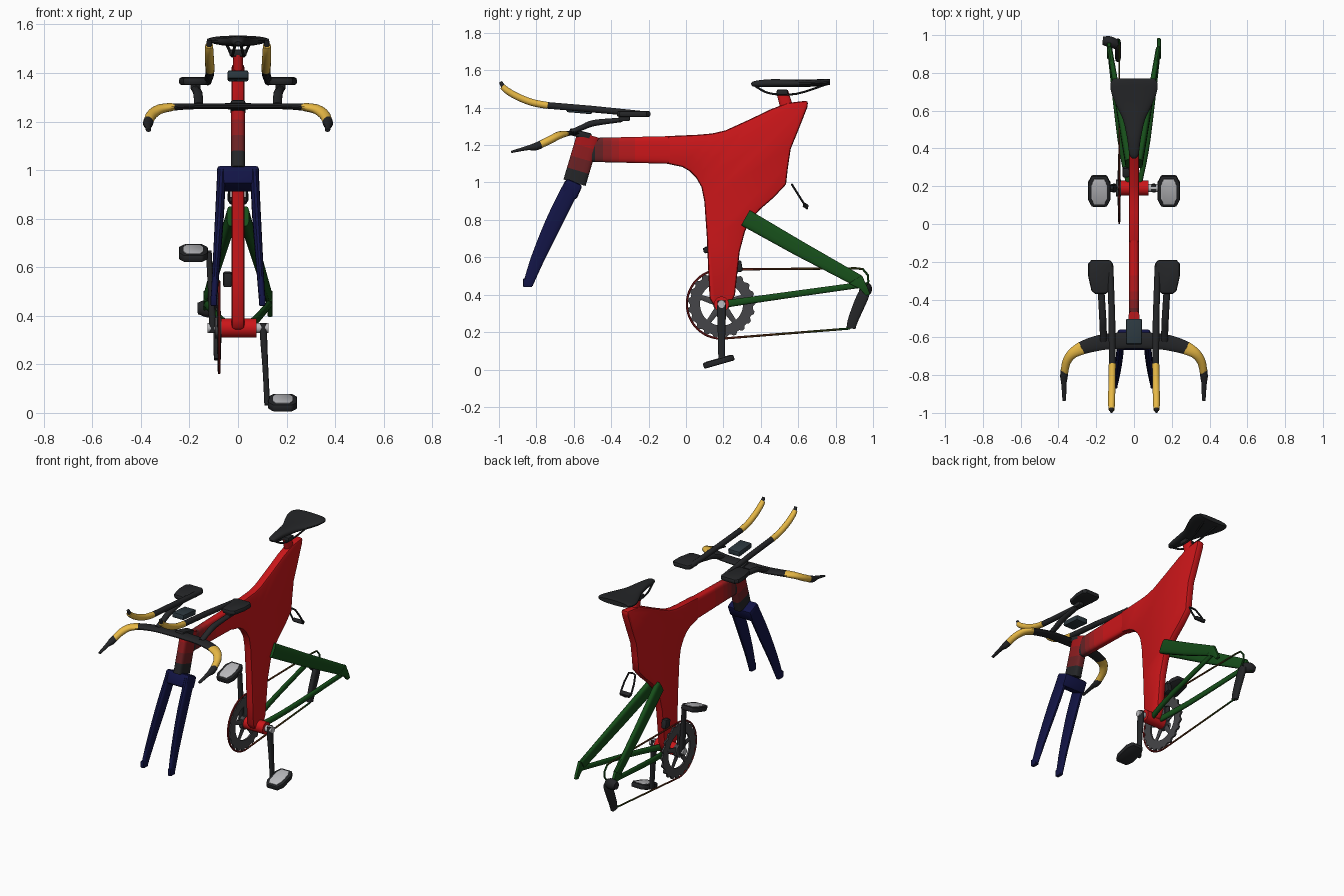
import bpy, bmesh, math
from mathutils import Vector, Matrix

if "Cube" in bpy.data.objects:
    bpy.data.objects.remove(bpy.data.objects["Cube"])


def mat(name, r, g, b):
    m = bpy.data.materials.new(name)
    m.diffuse_color = (r, g, b, 1)
    m.use_nodes = True
    m.node_tree.nodes["Principled BSDF"].inputs["Base Color"].default_value = m.diffuse_color
    return m


def shades(name, c0, c1, n):
    return [mat(name + str(i), *[p + (q - p) * i / (n - 1) for p, q in zip(c0, c1)]) for i in range(n)]


RED_C, GREEN_C, BLACK_C = (.6, .008, .01), (.008, .075, .01), (.018, .019, .021)
RED, GREEN, BLACK = mat("red", *RED_C), mat("green", *GREEN_C), mat("black", *BLACK_C)
NAVY = mat("navy", .006, .007, .06)
YELLOW = mat("yellow", .8, .48, .06)
GREY = mat("dark_grey", .06, .06, .065)
SILVER = mat("silver", .5, .5, .52)
SLATE = mat("slate", .025, .04, .05)


def finish(name, bm, mats, mirror=False):
    bmesh.ops.recalc_face_normals(bm, faces=bm.faces)
    me = bpy.data.meshes.new(name)
    bm.to_mesh(me)
    bm.free()
    ob = bpy.data.objects.new(name, me)
    bpy.context.collection.objects.link(ob)
    for m in (mats if isinstance(mats, list) else [mats]):
        me.materials.append(m)
    if mirror:
        ob.modifiers.new("mirror", "MIRROR")
    bpy.ops.object.select_all(action="DESELECT")
    ob.select_set(True)
    bpy.context.view_layer.objects.active = ob
    bpy.ops.object.shade_smooth_by_angle(angle=math.radians(35))
    return ob


def smooth(pts, k=4):
    """Catmull-Rom through tuples of any length."""
    p = [pts[0]] + list(pts) + [pts[-1]]
    out = []
    for i in range(1, len(p) - 2):
        for j in range(k):
            t = j / k
            out.append(tuple(.5 * (2 * b + (c - a) * t + (2 * a - 5 * b + 4 * c - d) * t * t
                                   + (3 * b - a - 3 * c + d) * t ** 3)
                             for a, b, c, d in zip(*p[i - 1:i + 3])))
    return out + [tuple(pts[-1])]


def sweep(name, path, mats, ref=(1, 0, 0), n=16, p=1.0, mirror=False):
    """Path of (x, y, z, half size along ref, half size across)."""
    bm = bmesh.new()
    pos = [Vector(q[:3]) for q in path]
    rings = []
    for i, q in enumerate(path):
        t = (pos[min(i + 1, len(pos) - 1)] - pos[max(i - 1, 0)]).normalized()
        u = Vector(ref)
        u = (u - t * u.dot(t)).normalized()
        v = t.cross(u)
        ring = []
        for j in range(n):
            a = 2 * math.pi * (j + .5) / n
            c, s = math.cos(a), math.sin(a)
            ring.append(bm.verts.new(pos[i] + u * q[3] * math.copysign(abs(c) ** p, c)
                                     + v * q[4] * math.copysign(abs(s) ** p, s)))
        rings.append(ring)
    count, last = len(mats) if isinstance(mats, list) else 1, len(rings) - 1
    for i in range(last):
        for j in range(n):
            k = (j + 1) % n
            f = bm.faces.new((rings[i][j], rings[i][k], rings[i + 1][k], rings[i + 1][j]))
            f.material_index = i * count // last
    bm.faces.new(rings[0])
    bm.faces.new(rings[-1]).material_index = count - 1
    return finish(name, bm, mats, mirror)


def bevel(bm, w, seg=2):
    if w:
        es = [e for e in bm.edges if e.calc_face_angle(0) > .9]
        bmesh.ops.bevel(bm, geom=es, offset=w, segments=seg, affect="EDGES", profile=.5, clamp_overlap=True)


def prism(name, outline, lo, hi, m, axis="x", w=.008, mirror=False, mtx=None):
    """Outline is (y, z) along x, or (x, y) along z."""
    bm = bmesh.new()
    f = bm.faces.new([bm.verts.new((lo, a, b) if axis == "x" else (a, b, lo)) for a, b in outline])
    new = bmesh.ops.extrude_face_region(bm, geom=[f])["geom"]
    d = Vector((hi - lo, 0, 0)) if axis == "x" else Vector((0, 0, hi - lo))
    bmesh.ops.translate(bm, vec=d, verts=[v for v in new if isinstance(v, bmesh.types.BMVert)])
    bmesh.ops.recalc_face_normals(bm, faces=bm.faces)
    bevel(bm, w)
    if mtx:
        bm.transform(mtx)
    return finish(name, bm, m, mirror)


def box(name, c, size, m, tilt=0, w=.008, mirror=False):
    bm = bmesh.new()
    bmesh.ops.create_cube(bm, size=1, matrix=Matrix.Diagonal((*size, 1)))
    bevel(bm, w)
    bm.transform(Matrix.Translation(c) @ Matrix.Rotation(math.radians(tilt), 4, "X"))
    return finish(name, bm, m, mirror)


def rod_x(name, x0, x1, y, z, r, m, n=24):
    return sweep(name, [(x0, y, z, r, r), (x1, y, z, r, r)], m, ref=(0, 0, 1), n=n)


# Frame: deep flat body, fading top tube, head tube, seat post, bottom bracket
prism("frame_body", [(-.1, 1.248), (.06, 1.255), (.14, 1.262), (.21, 1.278), (.34, 1.337), (.45, 1.39),
                     (.54, 1.425), (.652, 1.438), (.65, 1.405), (.605, 1.29), (.56, 1.18), (.545, 1.08),
                     (.535, .99), (.47, .92), (.396, .856), (.345, .80), (.316, .74), (.287, .63), (.262, .40),
                     (.235, .34), (.15, .34), (.126, .38), (.118, .55), (.112, .70), (.098, .90), (.083, .975),
                     (.053, 1.027), (.02, 1.06), (-.02, 1.083), (-.1, 1.1)], -.027, .027, RED, w=.014)
fade = shades("red_fade", RED_C, BLACK_C, 6)
tube = [(0, -.02, 1.168, .027, .083), (0, -.1, 1.174, .027, .074)]
tube += [(0, -.1 - .043 * i, 1.174, .027, .074 - .001 * i) for i in range(1, 11)]
sweep("top_tube", tube, [RED, RED, RED] + fade, p=.5, n=20)
sweep("head_tube", [(0, -.52 - .0095 * i, 1.255 - .032 * i, .03, .062) for i in range(9)],
      shades("head_fade", (.4, .008, .01), BLACK_C, 4), p=.5, n=20)
sweep("seat_post", [(0, .55, 1.36, .022, .036), (0, .515, 1.485, .02, .032)], RED, p=.8)
rod_x("bottom_bracket", -.07, .077, .19, .35, .04, RED)

# Fork
box("fork_crown", (0, -.613, .965), (.174, .095, .085), NAVY, tilt=-24, w=.015)
sweep("fork_leg", smooth([(.068, -.608, .985, .018, .046), (.077, -.70, .80, .018, .046),
                          (.09, -.79, .60, .015, .037), (.1, -.845, .455, .013, .027)]),
      NAVY, p=.7, mirror=True)
box("fork_tip", (.1, -.847, .463), (.025, .048, .046), NAVY, w=.005, mirror=True)

# Rear stays and dropouts
sweep("seat_stay", [(.026, .32, .81, .02, .047), (.075, .60, .65, .017, .042), (.128, .92, .475, .013, .034)],
      GREEN, p=.6, mirror=True)
sweep("chain_stay", smooth([(.03, .22, .352, .014, .02), (.075, .45, .385, .013, .018),
                            (.132, .93, .452, .011, .016)]), GREEN, p=.8, mirror=True)
prism("dropout", [(.87, .46), (.94, .505), (.975, .43), (.985, .40), (.96, .395), (.93, .43)],
      .122, .142, GREEN, w=.004, mirror=True)

# Saddle and rails
sweep("saddle", smooth([(0, .35, 1.522, .012, .008), (0, .37, 1.527, .025, .016), (0, .45, 1.531, .036, .021),
                        (0, .55, 1.53, .058, .021), (0, .63, 1.53, .095, .02), (0, .70, 1.533, .122, .019),
                        (0, .745, 1.536, .125, .018), (0, .77, 1.537, .108, .015)]), BLACK, p=.85, n=24)
sweep("saddle_rail", smooth([(.012, .37, 1.515, .006, .006), (.022, .45, 1.476, .006, .006),
                             (.026, .59, 1.474, .006, .006), (.05, .75, 1.525, .006, .006)]),
      BLACK, n=8, mirror=True)
box("seat_clamp", (0, .515, 1.482), (.07, .06, .03), BLACK)

# Base bar with grips and brake levers
Z = (0, 0, 1)
sweep("base_bar", smooth([(0, -.615, 1.263, .013, .045), (.14, -.622, 1.263, .012, .043),
                          (.22, -.638, 1.262, .013, .04), (.28, -.658, 1.259, .016, .035)]),
      BLACK, ref=Z, mirror=True)
sweep("bar_grip", smooth([(.275, -.656, 1.26, .017, .036), (.325, -.685, 1.25, .02, .028),
                          (.357, -.73, 1.226, .021, .023), (.369, -.79, 1.197, .02, .02)]),
      YELLOW, ref=Z, mirror=True)
sweep("brake_lever", smooth([(.368, -.775, 1.203, .021, .021), (.371, -.81, 1.19, .02, .02),
                             (.371, -.85, 1.184, .012, .014), (.369, -.935, 1.163, .006, .01)]),
      BLACK, ref=Z, mirror=True)
box("stem", (0, -.565, 1.258), (.06, .12, .036), BLACK, tilt=-14)

# Aero extensions, arm rests and their brackets
sweep("extension", [(.115, -.75, 1.413, .018, .018), (.117, -.5, 1.392, .018, .018),
                    (.125, -.22, 1.365, .016, .016)], BLACK, mirror=True)
sweep("extension_grip", smooth([(.115, -.74, 1.412, .019, .019), (.116, -.82, 1.427, .019, .019),
                                (.118, -.90, 1.458, .019, .019), (.119, -.955, 1.49, .018, .018),
                                (.119, -.982, 1.513, .016, .016)]), YELLOW, mirror=True)
sweep("extension_tip", [(.119, -.975, 1.508, .013, .013), (.119, -.992, 1.538, .009, .009)],
      BLACK, mirror=True)
sweep("arm_bracket", smooth([(.162, -.62, 1.268, .018, .012), (.163, -.56, 1.292, .019, .015),
                             (.166, -.49, 1.318, .019, .017), (.175, -.34, 1.335, .018, .012)]),
      BLACK, mirror=True)
box("arm_rest_post", (.175, -.33, 1.345), (.04, .06, .035), BLACK, mirror=True)
prism("arm_rest", [(.125, -.19), (.225, -.19), (.243, -.21), (.243, -.275), (.225, -.355), (.205, -.37),
                   (.15, -.37), (.13, -.355), (.112, -.275), (.112, -.21)], 1.35, 1.383, BLACK,
      axis="z", w=.012, mirror=True)
box("computer", (0, -.57, 1.388), (.086, .135, .035), SLATE, tilt=-5)

# Chainring with teeth and spider
CY, CZ, N = .19, .35, 84
bm = bmesh.new()
loops = []
for i in range(N):
    a = 2 * math.pi * i / N
    ro = .181 if i % 4 < 2 else .169
    loops.append([bm.verts.new((x, CY + r * math.cos(a), CZ + r * math.sin(a)))
                  for x, r in ((-.084, .115), (-.084, ro), (-.072, ro), (-.072, .115))])
for i in range(N):
    a, b = loops[i], loops[(i + 1) % N]
    for j in range(4):
        k = (j + 1) % 4
        bm.faces.new((a[j], a[k], b[k], b[j]))
finish("chainring", bm, GREY)
for i in range(5):
    a = 2 * math.pi * i / 5 + math.pi / 2
    c, s = math.cos(a), math.sin(a)
    sweep("chainring_arm", [(-.08, CY, CZ, .008, .022), (-.08, CY + .13 * c, CZ + .13 * s, .006, .013)], GREY, n=8)
rod_x("chainring_hub", -.095, -.068, CY, CZ, .045, GREY)

# Chain: wraps the ring, then runs back round the derailleur, red fading to green
h = [(-.078, CY + .185 * math.cos(a), CZ + .185 * math.sin(a)) for a in
     [math.radians(180 - 90 * i / 12) for i in range(13)]]
runs = {"upper": h + [(-.078, .19 + .06 * i, .535 + .0005 * i) for i in range(1, 13)]
        + [(-.078, .945, .537), (-.078, .972, .505), (-.078, .975, .47), (-.08, .94, .42)],
        "lower": [(x, y, 2 * CZ - z) for x, y, z in h]
        + [(-.078, .19 + .057 * i, .165 + .0045 * i) for i in range(1, 13)] + [(-.08, .90, .25)]}
link = shades("chain_fade", (.2, .01, .01), GREEN_C, 6)
for name, pts in runs.items():
    sweep(name + "_chain", [q + (.006, .006) for q in pts], [link[0]] * 3 + link, n=6)

# Derailleurs
sweep("rear_cage", smooth([(-.085, .965, .425, .012, .02), (-.085, .945, .39, .016, .032),
                           (-.085, .895, .27, .016, .028), (-.085, .882, .22, .014, .024)]), BLACK, p=.6)
sweep("rear_derailleur", smooth([(-.09, .95, .42, .03, .026), (-.13, .965, .43, .036, .03),
                                 (-.165, .97, .43, .024, .022)]), BLACK, ref=Z)
box("front_derailleur", (-.043, .275, .55), (.036, .05, .06), BLACK, tilt=10)

# Cranks and pedals: right one down, left one up
for side, s in (("right", 1), ("left", -1)):
    sweep(side + "_crank", smooth([(s * .104, CY, CZ + s * .02, .014, .02), (s * .105, CY, CZ - s * .03, .015, .024),
                                   (s * .113, CY, CZ - s * .17, .012, .02), (s * .12, CY, CZ - s * .31, .012, .017)]),
          BLACK, p=.7)
    rod_x(side + "_axle_cap", s * .07, s * .126, CY, CZ, .021, SILVER)
    z = CZ - s * .308
    rod_x(side + "_pedal_axle", s * .11, s * .16, CY, z, .011, BLACK, 12)
    m = Matrix.Translation((s * .184, .175, z)) @ Matrix.Rotation(math.radians(16), 4, "X")
    oct_ = [(-.06, -.045), (-.04, -.085), (.04, -.085), (.06, -.045),
            (.06, .045), (.04, .085), (-.04, .085), (-.06, .045)]
    prism(side + "_pedal", oct_, -.016, .016, BLACK, axis="z", w=.008, mtx=m)
    prism(side + "_pedal_plate", [(x * .68, y * .82) for x, y in oct_], -.012, .0185, SILVER, axis="z", w=.002, mtx=m)

# Loop-shaped bottle cage behind the frame
loop = [(0, .567, .988), (.024, .57, .983), (.035, .60, .935), (.038, .636, .878), (.03, .645, .865), (0, .647, .862)]
loop += [(-x, y, z) for x, y, z in loop[-2::-1]]
sweep("bottle_cage", [q + (.006, .006) for q in loop], BLACK, ref=(0, .85, .52), n=8)
box("cage_foot", (0, .64, .875), (.075, .03, .025), BLACK, tilt=-30)
